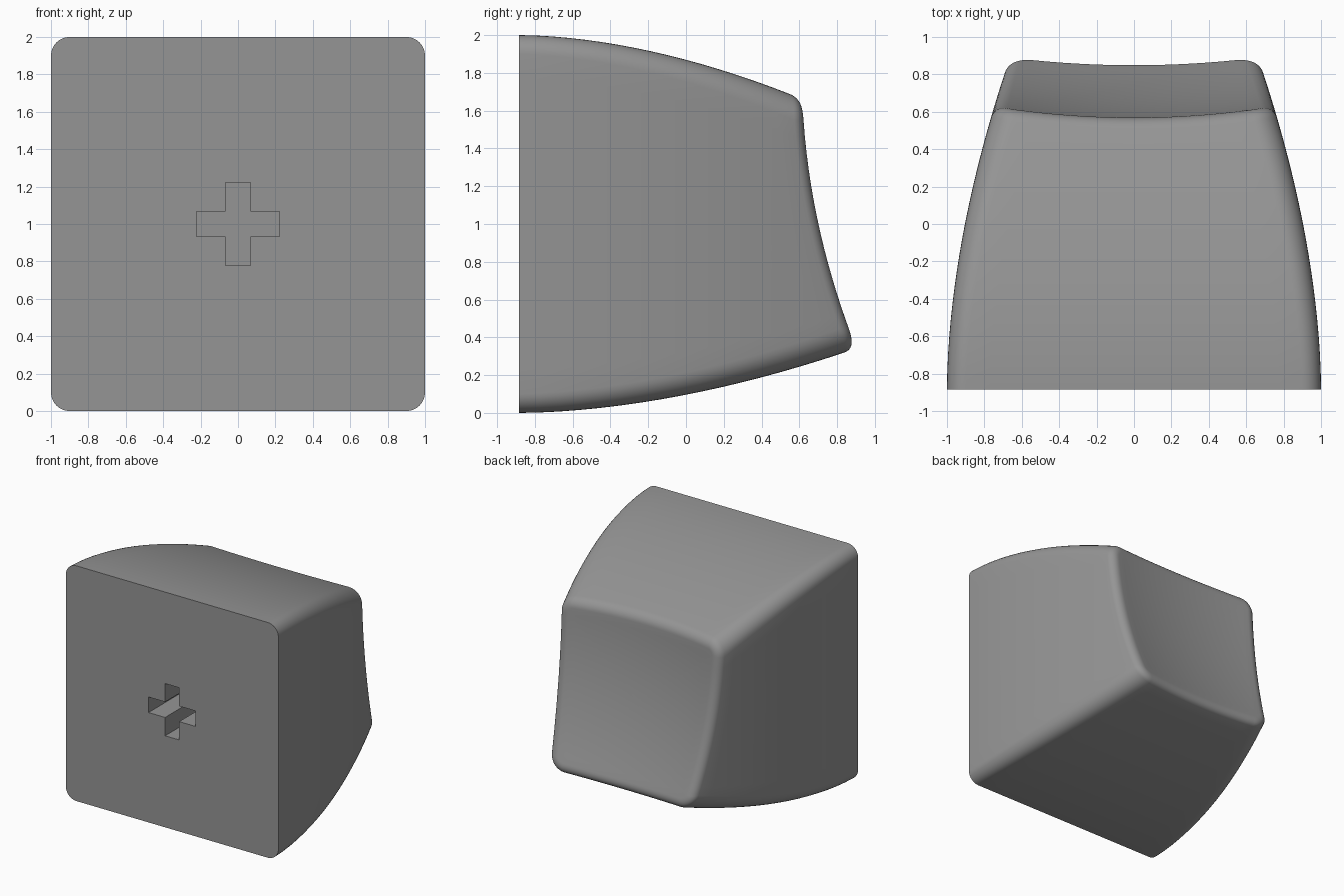
import bpy, bmesh
from math import sin, cos, pi

if "Cube" in bpy.data.objects:
    bpy.data.objects.remove(bpy.data.objects["Cube"], do_unlink=True)

BASE_Y = -0.885
FILLET = 0.09
START = 0.33          # fillet begins tangent to the leaning wall
CORNER, SIDE = 8, 14  # segments per corner and per side

grey = bpy.data.materials.new("grey plastic")
grey.use_nodes = True
grey.diffuse_color = (0.3, 0.3, 0.3, 1)
grey.node_tree.nodes["Principled BSDF"].inputs["Base Color"].default_value = (0.3, 0.3, 0.3, 1)


def dish(x, z):
    """Tilted, hollowed finger surface."""
    plane = 0.61 + (1.6 - z) * 0.226
    return plane - 0.04 * (1 - (x / 0.62) ** 2) - 0.05 * (1 - ((z - 1) / 0.6) ** 2)


def section(sample, y, inset=0.0):
    """Point on the rounded-rectangle outline of the body at depth y."""
    u, w, dx, dz = sample
    s = max(y - BASE_Y, 0)
    curve = s ** 1.8
    half, low, high = 1 - 0.12 * curve, 0.12 * curve, 2 - 0.163 * curve
    rad = 0.1 + 0.02 * s
    x = u * (half - rad) + dx * (rad - inset)
    z = (low + high) / 2 + w * ((high - low) / 2 - rad) + dz * (rad - inset)
    return x, z


# Outline samples: corner arcs joined by subdivided sides
samples = []
signs = [(1, 1), (-1, 1), (-1, -1), (1, -1)]
for k, (u, w) in enumerate(signs):
    for i in range(CORNER + 1):
        a = (k + i / CORNER) * pi / 2
        samples.append((u, w, cos(a), sin(a)))
    nu, nw = signs[(k + 1) % 4]
    for i in range(1, SIDE):
        f = i / SIDE
        samples.append((u + (nu - u) * f, w + (nw - w) * f, cos(a), sin(a)))

# Depth at which each wall line meets the fillet
ends = []
for smp in samples:
    y = 0.7
    for _ in range(6):
        y = dish(*section(smp, y)) - FILLET * (1 - sin(START))
    ends.append(y)

bm = bmesh.new()
rings = []


def add_ring(points):
    ring = [bm.verts.new(p) for p in points]
    if rings:
        last = rings[-1]
        for i in range(len(ring)):
            j = (i + 1) % len(ring)
            bm.faces.new((last[i], last[j], ring[j], ring[i]))
    rings.append(ring)


# Curved walls
for n in range(17):
    pts = []
    for smp, end in zip(samples, ends):
        y = BASE_Y + (end - BASE_Y) * n / 16
        x, z = section(smp, y)
        pts.append((x, y, z))
    add_ring(pts)

# Rounded rim
for n in range(1, 9):
    a = START + (pi / 2 - START) * n / 8
    rim = []
    for smp, end in zip(samples, ends):
        x, z = section(smp, end, FILLET * (cos(START) - cos(a)))
        rim.append((x, dish(x, z) - FILLET * (1 - sin(a)), z))
    add_ring(rim)

# Dished finger surface, closing on a centre point
zc = 0.99
for n in range(1, 12):
    f = 1 - n / 12
    add_ring([(x * f, dish(x * f, zc + (z - zc) * f), zc + (z - zc) * f) for x, _, z in rim])
pole = bm.verts.new((0, dish(0, zc), zc))
last = rings[-1]
for i in range(len(last)):
    bm.faces.new((last[i], last[(i + 1) % len(last)], pole))

# Flat base
bm.faces.new(rings[0])
bmesh.ops.recalc_face_normals(bm, faces=bm.faces)
mesh = bpy.data.meshes.new("key_body")
bm.to_mesh(mesh)
bm.free()
body = bpy.data.objects.new("key_body", mesh)
bpy.context.collection.objects.link(body)
mesh.materials.append(grey)

# Cross-shaped stem socket
A, B, DEPTH = 0.222, 0.066, 0.42
bm = bmesh.new()
outline = []
for c, s in [(1, 0), (0, 1), (-1, 0), (0, -1)]:
    for px, pz in [(A, -B), (A, B), (B, B)]:
        outline.append(bm.verts.new((px * c - pz * s, BASE_Y - 0.1, 1 + px * s + pz * c)))
face = bm.faces.new(outline)
out = bmesh.ops.extrude_face_region(bm, geom=[face])
moved = [g for g in out["geom"] if isinstance(g, bmesh.types.BMVert)]
bmesh.ops.translate(bm, verts=moved, vec=(0, DEPTH + 0.1, 0))
bmesh.ops.recalc_face_normals(bm, faces=bm.faces)
cut_mesh = bpy.data.meshes.new("socket_cutter")
bm.to_mesh(cut_mesh)
bm.free()
cut_mesh.materials.append(grey)
cutter = bpy.data.objects.new("socket_cutter", cut_mesh)
bpy.context.collection.objects.link(cutter)
cutter.hide_render = True

mod = body.modifiers.new("socket", 'BOOLEAN')
mod.operation = 'DIFFERENCE'
mod.solver = 'EXACT'
mod.object = cutter
bpy.ops.object.select_all(action='DESELECT')
body.select_set(True)
bpy.context.view_layer.objects.active = body
bpy.ops.object.modifier_apply(modifier=mod.name)
bpy.data.objects.remove(cutter, do_unlink=True)
bpy.ops.object.shade_smooth_by_angle(angle=pi / 6)
